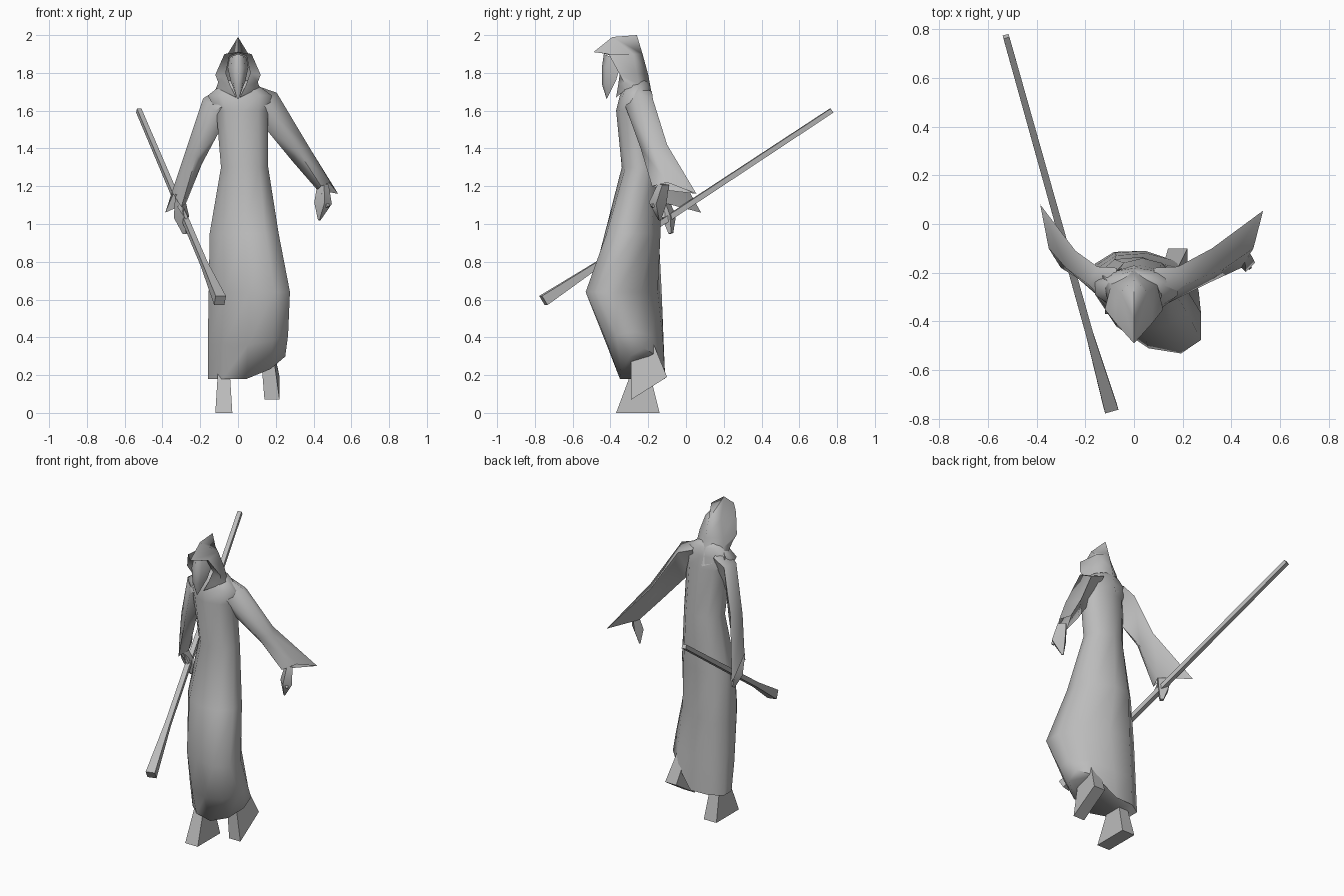
import bpy
import bmesh
import math
from mathutils import Vector

default_cube = bpy.data.objects.get("Cube")
if default_cube:
    bpy.data.objects.remove(default_cube, do_unlink=True)

# One plain grey for the whole figure
grey = bpy.data.materials.new("plain grey")
grey.use_nodes = True
grey_value = (.5, .5, .5, 1)
grey.diffuse_color = grey_value
grey.node_tree.nodes["Principled BSDF"].inputs["Base Color"].default_value = grey_value


def finish(name, bm, crease):
    """Turn a bmesh into a named, smooth shaded object."""
    bmesh.ops.remove_doubles(bm, verts=bm.verts, dist=.0005)
    bmesh.ops.recalc_face_normals(bm, faces=bm.faces)
    mesh = bpy.data.meshes.new(name)
    bm.to_mesh(mesh)
    bm.free()
    mesh.materials.append(grey)
    obj = bpy.data.objects.new(name, mesh)
    bpy.context.collection.objects.link(obj)
    bpy.ops.object.select_all(action='DESELECT')
    obj.select_set(True)
    bpy.context.view_layer.objects.active = obj
    bpy.ops.object.shade_smooth_by_angle(angle=math.radians(crease))


def loft(name, rings, closed=True, cap_start=False, cap_end=False, mirror=False, crease=75):
    """Skin a sequence of equally long point rings."""
    bm = bmesh.new()
    rows = [[bm.verts.new(point) for point in ring] for ring in rings]
    count = len(rows[0])
    for lower, upper in zip(rows, rows[1:]):
        for i in range(count if closed else count - 1):
            j = (i + 1) % count
            bm.faces.new((lower[i], lower[j], upper[j], upper[i]))
    if cap_start:
        bm.faces.new(rows[0])
    if cap_end:
        bm.faces.new(rows[-1])
    if mirror:
        copy = bmesh.ops.duplicate(bm, geom=bm.verts[:] + bm.edges[:] + bm.faces[:])
        for item in copy["geom"]:
            if isinstance(item, bmesh.types.BMVert):
                item.co.x = -item.co.x
    finish(name, bm, crease)


def tube(name, stations, sides=4, flatten=1, crease=60):
    """Tapered rod through (x, y, z, radius) stations."""
    points = [Vector(station[:3]) for station in stations]
    axis = (points[-1] - points[0]).normalized()
    across = axis.cross(Vector((0, 0, 1))).normalized()
    upward = across.cross(axis)
    rings = []
    for point, station in zip(points, stations):
        ring = []
        for k in range(sides):
            angle = math.tau * (k + .5) / sides
            offset = across * math.cos(angle) + upward * math.sin(angle) * flatten
            ring.append(point + offset * station[3])
        rings.append(ring)
    loft(name, rings, cap_start=True, cap_end=True, crease=crease)


def robe_ring(z, left, right, front, back, knee, lift=0):
    """Oval section, sheared forward and lifted on the side of the raised knee."""
    ring = []
    sides = 10
    for k in range(sides):
        angle = math.tau * (k + .5) / sides
        swing = math.cos(angle) / math.cos(math.pi / sides)
        depth = math.sin(angle)
        x = (left + right) / 2 + (right - left) / 2 * swing
        y = (front + back) / 2 + (back - front) / 2 * depth - knee * swing
        ring.append((x, y, z + lift * max(0, swing) * (1 + depth / 2)))
    return ring


# Robe, from the hem up to the neck
robe_sections = [
    (.18, -.16, .25, -.35, -.11, .03, .14),
    (.36, -.16, .265, -.42, -.12, .05, .06),
    (.64, -.155, .275, -.51, -.15, .09),
    (.95, -.15, .215, -.43, -.135, .03),
    (1.3, -.09, .16, -.34, -.14, .0),
    (1.6, -.115, .16, -.37, -.17, .0),
    (1.68, -.16, .18, -.35, -.18, .0),
    (1.735, -.09, .105, -.33, -.19, .0),
    (1.76, -.06, .06, -.31, -.21, .0),
]
loft("robe", [robe_ring(*section) for section in robe_sections],
     cap_start=True, cap_end=True)

# Sleeves: each ring runs front, outer, back, inner
loft("left_sleeve", [
    [(.09, -.34, 1.65), (.09, -.25, 1.735), (.08, -.18, 1.7), (.1, -.25, 1.55)],
    [(.15, -.32, 1.62), (.205, -.25, 1.695), (.18, -.175, 1.66), (.15, -.25, 1.5)],
    [(.31, -.24, 1.4), (.375, -.18, 1.41), (.32, -.1, 1.42), (.29, -.17, 1.33)],
    [(.44, -.18, 1.2), (.49, -.1, 1.22), (.53, .055, 1.16), (.42, -.12, 1.18)],
])
loft("right_sleeve", [
    [(-.07, -.34, 1.63), (-.08, -.25, 1.73), (-.07, -.18, 1.69), (-.08, -.25, 1.52)],
    [(-.12, -.32, 1.6), (-.185, -.25, 1.665), (-.15, -.175, 1.65), (-.11, -.25, 1.47)],
    [(-.22, -.23, 1.36), (-.28, -.18, 1.38), (-.24, -.11, 1.4), (-.19, -.17, 1.32)],
    [(-.3, -.18, 1.09), (-.35, -.1, 1.17), (-.385, .08, 1.06), (-.275, -.11, 1.11)],
])

# Hands with a thumb each
tube("left_hand", [(.45, -.12, 1.21, .035), (.45, -.15, 1.11, .055), (.43, -.14, 1.02, .008)], flatten=.7)
tube("left_thumb", [(.45, -.14, 1.15, .025), (.475, -.18, 1.09, .01)])
tube("right_hand", [(-.31, -.13, 1.16, .025), (-.3, -.09, 1.04, .045), (-.28, -.08, .95, .015)], flatten=.8)
tube("right_thumb", [(-.31, -.12, 1.1, .02), (-.27, -.12, 1.03, .01)])

# Staff, flaring at its lower end
tube("staff", [(-.525, .77, 1.6, .018), (-.18, -.46, .79, .022), (-.095, -.755, .595, .04)], crease=80)

# Hood: half strips from the spine past the side to the folded rim, mirrored
loft("hood", [
    [(0, -.17, 1.62), (.13, -.21, 1.68), (.09, -.32, 1.71), (.01, -.37, 1.67)],
    [(0, -.185, 1.71), (.095, -.25, 1.74), (.105, -.33, 1.75), (.04, -.36, 1.73)],
    [(0, -.2, 1.79), (.085, -.26, 1.8), (.12, -.35, 1.79), (.065, -.35, 1.8)],
    [(0, -.23, 1.9), (.055, -.28, 1.9), (.072, -.41, 1.9), (.045, -.39, 1.89)],
    [(0, -.26, 2), (0, -.39, 1.99), (0, -.49, 1.91), (0, -.45, 1.905)],
], closed=False, mirror=True)

# Long narrow face inside the hood
loft("face", [
    [(0, -.42, 1.66), (.005, -.418, 1.665), (.01, -.41, 1.68)],
    [(0, -.445, 1.74), (.025, -.43, 1.74), (.04, -.37, 1.76)],
    [(0, -.445, 1.83), (.035, -.425, 1.83), (.055, -.35, 1.83)],
    [(0, -.435, 1.9), (.03, -.41, 1.89), (.045, -.35, 1.88)],
], closed=False, mirror=True)


def foot(name, ankle, sole):
    """Wedge foot from (left, right, front, front z, back, back z) quads."""
    rings = []
    for x_min, x_max, front, front_z, back, back_z in (ankle, sole):
        rings.append([(x_min, front, front_z), (x_max, front, front_z),
                      (x_max, back, back_z), (x_min, back, back_z)])
    loft(name, rings, cap_start=True, cap_end=True, crease=30)


# Feet: one flat on the ground, one lifted with the toe down
foot("right_foot", (-.105, -.045, -.28, .24, -.2, .24), (-.12, -.03, -.37, 0, -.14, 0))
foot("left_foot", (.12, .185, -.29, .32, -.17, .36), (.14, .22, -.29, .07, -.1, .19))
